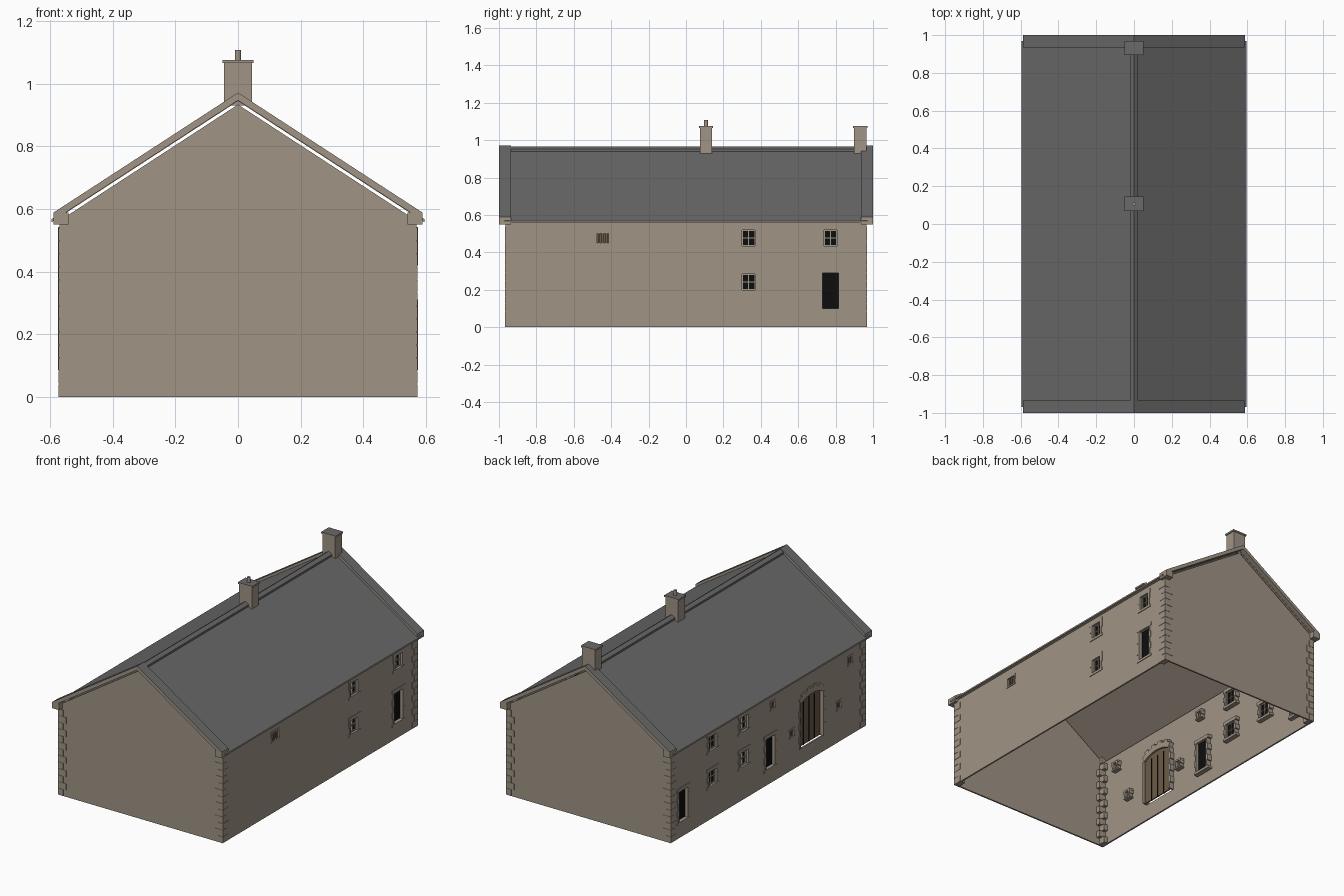
import bpy, bmesh, math

if "Cube" in bpy.data.objects:
    bpy.data.objects.remove(bpy.data.objects["Cube"])


def material(name, rgb):
    m = bpy.data.materials.new(name)
    m.use_nodes = True
    m.diffuse_color = (*rgb, 1)
    m.node_tree.nodes["Principled BSDF"].inputs["Base Color"].default_value = (*rgb, 1)
    return m


STONE = material("warm stone", (0.35, 0.295, 0.235))
SLATE = material("grey slate", (0.145, 0.142, 0.145))
GLASS = material("dark opening", (0.004, 0.004, 0.004))
WOOD = material("brown timber", (0.15, 0.105, 0.062))
FRAME = material("pale frame", (0.36, 0.31, 0.25))


def rect(a0, a1, b0, b1):
    return [(a0, b0), (a1, b0), (a1, b1), (a0, b1)]


def build(name, solids, mat, top=None):
    """Make one object of prisms: (outline, start, end, axis)."""
    bm = bmesh.new()
    for pts, lo, hi, axis in solids:
        place = (lambda p, t: (t, *p)) if axis == "x" else (lambda p, t: (p[0], t, p[1]))
        ends = [[bm.verts.new(place(p, t)) for p in pts] for t in (lo, hi)]
        for ring in ends:
            bm.faces.new(ring)
        for i in range(len(pts)):
            j = (i + 1) % len(pts)
            bm.faces.new((ends[0][i], ends[0][j], ends[1][j], ends[1][i]))
    bmesh.ops.recalc_face_normals(bm, faces=bm.faces)
    mesh = bpy.data.meshes.new(name)
    mesh.materials.append(mat)
    if top:  # upward faces take the second colour
        mesh.materials.append(top)
        for f in bm.faces:
            f.material_index = int(f.normal.z > 0.3)
    bm.to_mesh(mesh)
    bm.free()
    ob = bpy.data.objects.new(name, mesh)
    bpy.context.collection.objects.link(ob)
    return ob


W, L, EAVE, SLOPE, THICK = 0.57, 0.965, 0.562, 0.65, 0.01


def across(s, a, b):
    """Range along x measured inward from the face of side s."""
    return s * (W - a), s * (W - b)


# Openings per side: kind, centre y, width, bottom, top
OPENINGS = {
    1: [("window", 0.335, 0.07, 0.2, 0.285), ("window", 0.335, 0.07, 0.435, 0.52),
        ("window", 0.773, 0.07, 0.435, 0.52), ("door", 0.773, 0.085, 0.1, 0.29),
        ("vent", -0.445, 0.06, 0.45, 0.5)],
    -1: [("window", y, 0.075, z, z + 0.09) for y in (0.55, 0.24) for z in (0.21, 0.43)]
        + [("door", y, 0.085, 0.1, 0.29) for y in (0.84, -0.02)]
        + [("vent", y, 0.03, z, z + 0.04)
           for y, z in ((-0.045, 0.46), (-0.235, 0.21), (-0.7, 0.21), (-0.81, 0.45))],
}

# Barn doorway outline with a shallow arch
BY, BW, SPRING, RISE = -0.43, 0.11, 0.38, 0.03
RADIUS = (BW ** 2 + RISE ** 2) / (2 * RISE)
HALF = math.asin(BW / RADIUS)


def arc(r, t):
    a = HALF * t
    return BY + r * math.sin(a), SPRING + RISE - RADIUS + r * math.cos(a)


N = 9
steps = [1 - 2 * i / N for i in range(N + 1)]
barn = [(BY - BW, 0.1), (BY + BW, 0.1)] + [arc(RADIUS, t) for t in steps]

# Long walls with cut openings
for s, side in ((1, "left"), (-1, "right")):
    wall = build(side + "_wall", [(rect(-L, L, 0, EAVE), *across(s, 0, THICK), "x")], STONE)
    holes = [(rect(y - w / 2, y + w / 2, a, b), *across(s, -0.02, 0.03), "x")
             for _, y, w, a, b in OPENINGS[s]]
    if s < 0:
        holes.append((barn, *across(s, -0.02, 0.03), "x"))
    cutter = build("opening_cutter", holes, STONE)
    cutter.hide_render = True
    mod = wall.modifiers.new("openings", "BOOLEAN")
    mod.operation, mod.solver, mod.object = "DIFFERENCE", "EXACT", cutter
    bpy.context.view_layer.objects.active = wall
    bpy.ops.object.modifier_apply(modifier=mod.name)
    bpy.data.objects.remove(cutter)

# Gable walls, kept just under the roof
gable = [(-W, 0), (W, 0), (W, EAVE), (0, 0.933), (-W, EAVE)]
build("front_gable", [(gable, -L, -L + THICK, "y")], STONE)
build("back_gable", [(gable, L - THICK, L, "y")], STONE)

# Dressed stone, glazing and joinery of each opening
for s, side in ((1, "left"), (-1, "right")):
    stones, panes, bars, slats = [], [], [], []
    for kind, y, w, a, b in OPENINGS[s]:
        y0, y1 = y - w / 2, y + w / 2
        deep = across(s, -0.004, 0.04)
        lip = 0.012 if kind == "vent" else 0.022
        stones.append((rect(y0 - lip, y1 + lip, b, b + lip), *deep, "x"))
        stones.append((rect(y0 - lip, y1 + lip, a - lip * 0.7, a), *deep, "x"))
        n = max(2, round((b - a) / 0.035))
        for i in range(n):
            out = lip * (0.9 if i % 2 else 0.5)
            z0, z1 = a + (b - a) * i / n, a + (b - a) * (i + 1) / n
            stones.append((rect(y0 - out, y0, z0, z1), *deep, "x"))
            stones.append((rect(y1, y1 + out, z0, z1), *deep, "x"))
        panes_to = slats if kind == "vent" else panes
        panes_to.append((rect(y0, y1, a, b), *across(s, 0.018, 0.024), "x"))
        if kind == "window":
            zm, t, d = (a + b) / 2, 0.005, across(s, 0.01, 0.03)
            for r in (rect(y0, y0 + t, a, b), rect(y1 - t, y1, a, b),
                      rect(y0, y1, a, a + t), rect(y0, y1, b - t, b),
                      rect(y - t / 2, y + t / 2, a, b), rect(y0, y1, zm - t / 2, zm + t / 2)):
                bars.append((r, *d, "x"))
        if kind == "vent":
            for i in range(3):
                c = y0 + w * (i + 0.5) / 3
                slats.append((rect(c - w / 10, c + w / 10, a, b), *across(s, 0.004, 0.02), "x"))
    build(side + "_surrounds", stones, STONE)
    build(side + "_dark_panes", panes, GLASS)
    build(side + "_window_bars", bars, FRAME)
    build(side + "_vents", slats, WOOD)

# Barn door of planks, with arch stones and jambs
build("barn_door", [(barn, *across(-1, 0.02, 0.028), "x")], WOOD)
build("barn_door_gaps", [(rect(BY + BW * k - 0.002, BY + BW * k + 0.002, 0.1, SPRING),
                          *across(-1, 0.017, 0.031), "x") for k in (-0.5, 0, 0.5)], GLASS)
arch = []
for i in range(N):
    t0, t1 = steps[i], steps[i + 1]
    r = RADIUS + (0.05 if i % 2 else 0.035)
    arch.append(([arc(RADIUS, t0), arc(RADIUS, t1), arc(r, t1), arc(r, t0)],
                 *across(-1, -0.004, 0.04), "x"))
for i in range(7):
    z, out = 0.1 + 0.04 * i, 0.012 + 0.008 * (i % 2)
    for k in (-1, 1):
        arch.append((rect(BY + k * BW, BY + k * (BW + out), z, z + 0.04),
                     *across(-1, -0.004, 0.04), "x"))
build("barn_door_surround", arch, STONE)

# Alternating corner stones
quoins, COURSES = [], 13
for sx in (1, -1):
    for sy in (1, -1):
        for i in range(COURSES):
            h = 0.54 / COURSES
            lx, ly = (0.055, 0.035) if i % 2 else (0.035, 0.055)
            quoins.append((rect(sx * (W - lx), sx * (W + 0.002), h * i + 0.001, h * (i + 1) - 0.001),
                           sy * (L - ly), sy * (L + 0.002), "y"))
build("corner_stones", quoins, STONE)


def pitched(x, low, high):
    """Inverted V band between two heights at the ridge, out to x."""
    return [(-x, low - SLOPE * x), (0, low), (x, low - SLOPE * x),
            (x, high - SLOPE * x), (0, high), (-x, high - SLOPE * x)]


# Roof, ridge and gable copings
build("roof", [(pitched(0.595, 0.944, 0.954), -0.97, 0.97, "y")], STONE, SLATE)
build("ridge", [(pitched(0.022, 0.95, 0.966), -0.935, 0.935, "y")], SLATE)
for name, y0, y1 in (("front_coping", -1, -0.935), ("back_coping", 0.935, 1)):
    build(name, [(pitched(0.588, 0.946, 0.971), y0, y1, "y")], STONE, SLATE)
    build(name + "_kneelers", [(rect(k * 0.54, k * 0.588, 0.55, 0.589), y0, y1, "y")
                               for k in (-1, 1)], STONE)

# Chimneys
for name, y in (("middle", 0.107), ("back", 0.932)):
    build(name + "_chimney", [(rect(-0.044, 0.044, 0.93, 1.066), y - 0.033, y + 0.033, "y")], STONE)
    build(name + "_chimney_cap", [(rect(-0.05, 0.05, 1.065, 1.075), y - 0.038, y + 0.038, "y")],
          STONE, SLATE)
bpy.ops.mesh.primitive_cylinder_add(vertices=12, radius=0.01, depth=0.04, location=(0, 0.107, 1.087))
pot = bpy.context.object
pot.name = "chimney_pot"
pot.data.materials.append(STONE)
bpy.ops.object.shade_smooth_by_angle()
